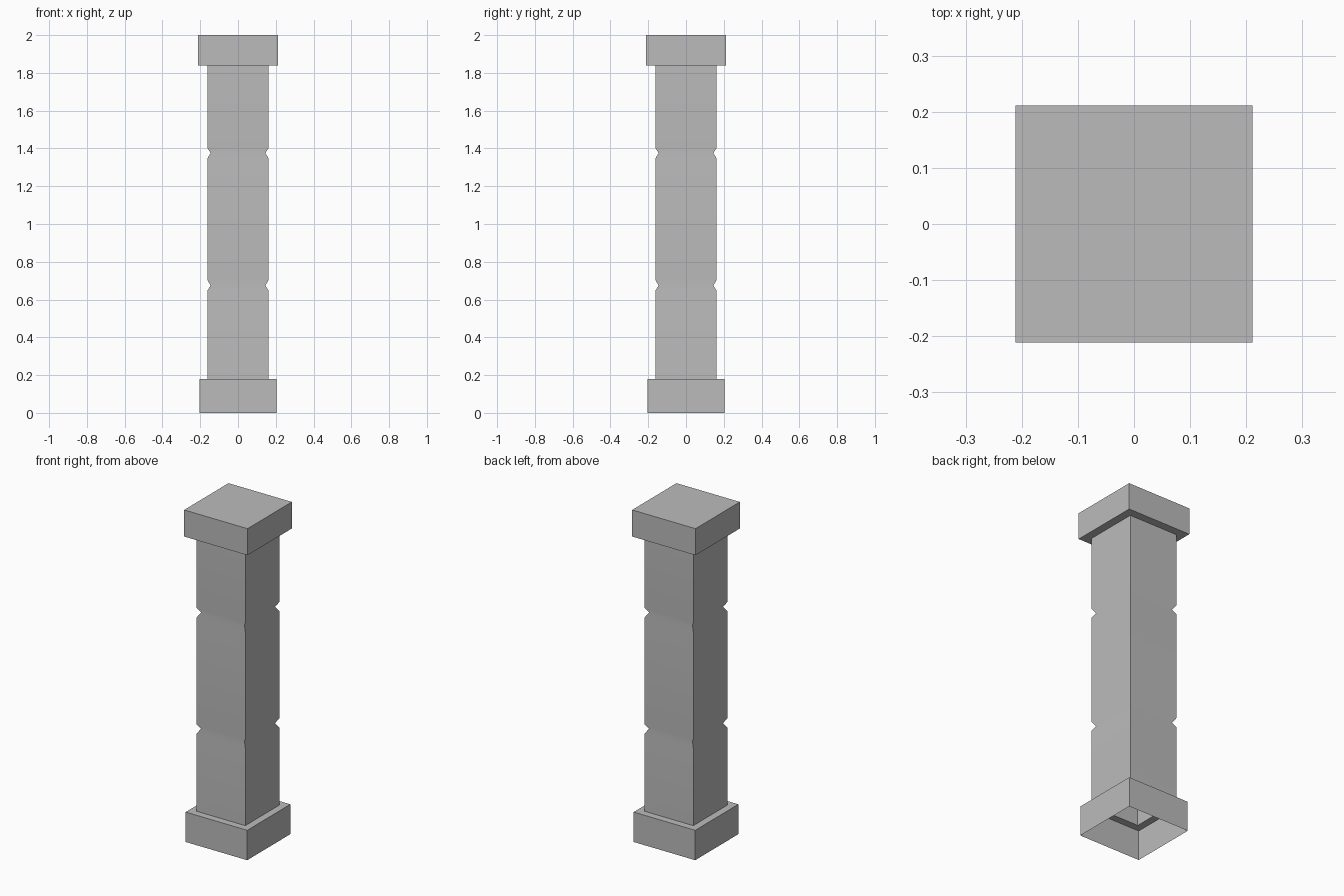
import bpy
import bmesh
import math

default_cube = bpy.data.objects.get("Cube")
if default_cube:
    bpy.data.objects.remove(default_cube, do_unlink=True)

# Plain stone material
stone = bpy.data.materials.new("grey stone")
stone.use_nodes = True
GREY = (0.5, 0.5, 0.5, 1.0)
stone.diffuse_color = GREY
stone.node_tree.nodes["Principled BSDF"].inputs["Base Color"].default_value = GREY


def square_sweep(name, profile, closed_top=False):
    """Skin square rings given as (half width, height), bottom to top."""
    bm = bmesh.new()
    rings = []
    for half, z in profile:
        corners = ((-1, -1), (1, -1), (1, 1), (-1, 1))
        rings.append([bm.verts.new((half * x, half * y, z)) for x, y in corners])
    for low, high in zip(rings, rings[1:]):
        for i in range(4):
            j = (i + 1) % 4
            bm.faces.new((low[i], low[j], high[j], high[i]))
    if closed_top:
        bm.faces.new(rings[-1])
    mesh = bpy.data.meshes.new(name)
    bm.to_mesh(mesh)
    bm.free()
    mesh.materials.append(stone)
    obj = bpy.data.objects.new(name, mesh)
    bpy.context.collection.objects.link(obj)
    return obj


BASE, SHAFT, CAP = 0.205, 0.162, 0.211
BASE_TOP, CAP_BOTTOM, TOP = 0.18, 1.84, 2.0

# Plinth: open underneath, with a ledge around the shaft
square_sweep("base", [(BASE, 0), (BASE, BASE_TOP), (SHAFT, BASE_TOP)])

# Hollow shaft with two shallow V grooves
shaft_profile = [(SHAFT, BASE_TOP)]
for groove in (0.675, 1.375):
    shaft_profile += [(SHAFT, groove - 0.028), (SHAFT - 0.017, groove),
                      (SHAFT, groove + 0.028)]
shaft_profile.append((SHAFT, CAP_BOTTOM))
shaft = square_sweep("shaft", shaft_profile)

# Soft grooves, crisp vertical corners
bpy.ops.object.select_all(action='DESELECT')
shaft.select_set(True)
bpy.context.view_layer.objects.active = shaft
bpy.ops.object.shade_smooth_by_angle(angle=math.radians(70))
weighted = shaft.modifiers.new("soft grooves", 'WEIGHTED_NORMAL')
weighted.keep_sharp = True

# Capital slab
square_sweep("capital", [(SHAFT, CAP_BOTTOM), (CAP, CAP_BOTTOM), (CAP, TOP)], closed_top=True)
